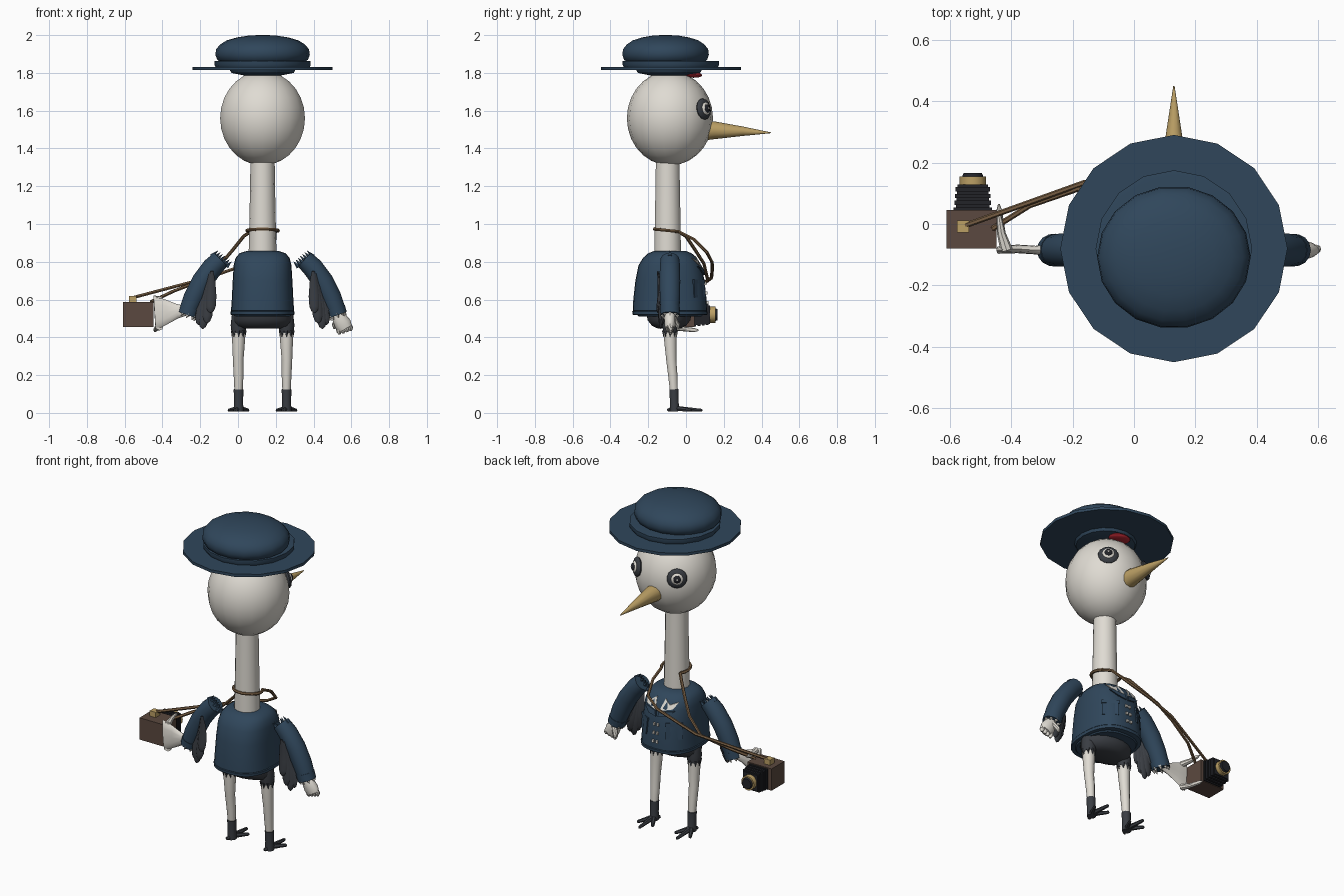
import bpy, bmesh, math
from math import sin, cos, pi, radians
from mathutils import Vector, Matrix

CX, CY = 0.13, -0.085          # body axis


def mat(name, r, g, b):
    m = bpy.data.materials.new(name)
    m.diffuse_color = (r, g, b, 1)
    return m


NAVY = mat("navy cloth", 0.029, 0.062, 0.105)
WHITE = mat("warm white", 0.74, 0.71, 0.65)
DARK = mat("charcoal", 0.042, 0.047, 0.056)
BLACK = mat("black", 0.016, 0.017, 0.022)
GOLD = mat("beak gold", 0.50, 0.35, 0.13)
BROWN = mat("case brown", 0.105, 0.066, 0.05)
STRAP = mat("strap leather", 0.19, 0.115, 0.058)
RED = mat("red", 0.45, 0.02, 0.032)


def finish(name, bm, m):
    bmesh.ops.recalc_face_normals(bm, faces=bm.faces)
    me = bpy.data.meshes.new(name)
    bm.to_mesh(me)
    bm.free()
    me.materials.append(m)
    ob = bpy.data.objects.new(name, me)
    bpy.context.collection.objects.link(ob)
    return ob


def skin(name, rings, m):
    """Join rings of points into a closed skin."""
    bm = bmesh.new()
    vs = [[bm.verts.new(p) for p in r] for r in rings]
    n = len(vs[0])
    for a, b in zip(vs, vs[1:]):
        for i in range(n):
            bm.faces.new((a[i], a[(i + 1) % n], b[(i + 1) % n], b[i]))
    bm.faces.new(vs[0])
    bm.faces.new(vs[-1])
    return finish(name, bm, m)


def tube(name, pts, radii, m, seg=10, ref=(0, 1, 0)):
    """Tube along pts; each radius is a number or (across, along ref)."""
    P = [Vector(p) for p in pts]
    rings = []
    for i, p in enumerate(P):
        t = (P[min(i + 1, len(P) - 1)] - P[max(i - 1, 0)]).normalized()
        v = Vector(ref)
        v = (v - t * v.dot(t)).normalized()
        u = t.cross(v)
        r = radii[i] if isinstance(radii, (list, tuple)) else radii
        a, b = r if isinstance(r, tuple) else (r, r)
        rings.append([p + u * a * cos(2 * pi * k / seg) + v * b * sin(2 * pi * k / seg) for k in range(seg)])
    return skin(name, rings, m)


def lathe(name, prof, c, m, seg=16, power=2.0):
    """Stack of (z, half width, half depth) outlines around c."""
    def f(t):
        return math.copysign(abs(t) ** (2 / power), t)
    return skin(name, [[(c[0] + a * f(cos(2 * pi * k / seg)), c[1] + b * f(sin(2 * pi * k / seg)), z)
                        for k in range(seg)] for z, a, b in prof], m)


def ball(name, c, s, m, rot=None, seg=16, rows=12):
    bm = bmesh.new()
    M = Matrix.Translation(c) @ (rot or Matrix()) @ Matrix.Diagonal((*s, 1))
    bmesh.ops.create_uvsphere(bm, u_segments=seg, v_segments=rows, radius=1, matrix=M)
    return finish(name, bm, m)


def box(name, lo, hi, m):
    bm = bmesh.new()
    lo, hi = Vector(lo), Vector(hi)
    bmesh.ops.create_cube(bm, size=1, matrix=Matrix.Translation((lo + hi) / 2) @ Matrix.Diagonal((*(hi - lo), 1)))
    return finish(name, bm, m)


# Hat
lathe("hat_brim", [(1.815, 0.37, 0.37), (1.832, 0.37, 0.37)], (CX, -0.08), NAVY)
lathe("hat_band", [(1.832, 0.25, 0.25), (1.842, 0.255, 0.255), (1.862, 0.255, 0.255), (1.864, 0.24, 0.24)], (CX, -0.08), NAVY)
lathe("hat_crown", [(z, r, r * 0.93) for z, r in
      ((1.85, 0.215), (1.87, 0.24), (1.895, 0.25), (1.925, 0.246), (1.95, 0.225), (1.972, 0.19), (1.988, 0.135), (1.998, 0.07), (2.0, 0.02))],
      (CX, -0.108), NAVY, 18)
lathe("hat_lining", [(1.787, 0.10, 0.10), (1.8, 0.165, 0.165), (1.818, 0.175, 0.175)], (CX, -0.09), NAVY)
ball("red_crest", (CX, 0.025, 1.793), (0.065, 0.06, 0.018), RED, Matrix.Rotation(-0.1, 4, 'X'))

# Head, neck and beak
ball("head", (CX, CY, 1.56), (0.228, 0.228, 0.25), WHITE, seg=18, rows=14)
lathe("neck", [(0.83, 0.074, 0.072), (1.0, 0.07, 0.07), (1.2, 0.066, 0.066), (1.35, 0.064, 0.064)], (CX, -0.097), WHITE, 14)
tube("beak", [(CX, 0.09, 1.495), (CX, 0.15, 1.496), (CX, 0.3, 1.491), (CX, 0.45, 1.483)], [0.053, 0.047, 0.025, 0.002], GOLD, 12, (0, 0, 1))

# Eyes: stacked flattened domes
for s in (-1, 1):
    ang = pi / 2 - s * radians(37)
    d = Vector((cos(ang), sin(ang), 0.15)).normalized()
    rot = d.to_track_quat('Z', 'Y').to_matrix().to_4x4()
    base = Vector((CX, CY, 1.575))
    for part, off, r, h, m in (("eye_rim", 0.226, 0.057, 0.02, DARK), ("eye_white", 0.238, 0.035, 0.016, WHITE),
                               ("eye_pupil", 0.247, 0.023, 0.014, BLACK), ("eye_glint", 0.2605, 0.006, 0.003, WHITE)):
        ball(part, base + d * off, (r, r, h), m, rot, 14, 8)

# Coat
COAT = [(0.51, 0.148, 0.165), (0.538, 0.163, 0.192), (0.541, 0.167, 0.197), (0.6, 0.163, 0.194), (0.7, 0.158, 0.183),
        (0.78, 0.153, 0.167), (0.82, 0.143, 0.143), (0.845, 0.122, 0.115), (0.857, 0.085, 0.085)]
lathe("coat", COAT, (CX, CY), NAVY, 28, 2.5)
lathe("coat_hem", [(0.517, 0.16, 0.178), (0.52, 0.169, 0.198), (0.537, 0.17, 0.2), (0.54, 0.163, 0.192)], (CX, CY), NAVY, 28, 2.5)


def on_coat(ang, z, lift):
    """Point just above the coat surface."""
    for (z0, a0, b0), (z1, a1, b1) in zip(COAT, COAT[1:]):
        if z0 <= z <= z1:
            t = (z - z0) / (z1 - z0)
            a, b = a0 + (a1 - a0) * t + lift, b0 + (b1 - b0) * t + lift
            c, s = cos(ang), sin(ang)
            r = (abs(c / a) ** 2.5 + abs(s / b) ** 2.5) ** -0.4
            return (CX + r * c, CY + r * s, z)


def patch(name, corners, m, lift=0.006):
    """Thin plate following the coat, corners given as (degrees, z)."""
    def loop(h):
        return [on_coat(radians(a), z, h) for a, z in corners]
    skin(name, [loop(-0.003), loop(lift)], m)


for s in (-1, 1):
    q = 90 + s * 33
    patch("pocket", [(q - 14, 0.61), (q + 14, 0.61), (q + 14, 0.69), (q - 14, 0.69)], NAVY)
    patch("pocket_flap", [(q - 15, 0.685), (q + 15, 0.685), (q + 15, 0.705), (q - 15, 0.705)], NAVY, 0.009)
    patch("shirt_collar", [(90 + s * 4, 0.765), (90 + s * 30, 0.785), (90 + s * 42, 0.82), (90 + s * 24, 0.805), (90 + s * 12, 0.83)], WHITE)
    patch("lapel", [(90 + s * 2, 0.73), (90 + s * 18, 0.74), (90 + s * 34, 0.775), (90 + s * 4, 0.762)], NAVY, 0.009)
for s in (-3.5, 3.5):
    for z in (0.585, 0.635, 0.685):
        patch("button", [(90 + s - 1.8, z - 0.008), (90 + s + 1.8, z - 0.008), (90 + s + 1.8, z + 0.008), (90 + s - 1.8, z + 0.008)], WHITE, 0.009)

# Hips
lathe("hips", [(0.447, 0.10, 0.06), (0.46, 0.14, 0.09), (0.49, 0.158, 0.115), (0.525, 0.155, 0.12)], (CX, -0.09), DARK, 18)

for s in (-1, 1):
    def X(d):
        return CX + s * d
    # Legs and feet
    lx = X(0.127)
    tube("leg", [(lx, -0.085, 0.48), (lx, -0.083, 0.38), (lx + s * 0.002, -0.078, 0.28), (lx, -0.07, 0.2), (lx, -0.063, 0.1)],
         [0.036, 0.034, 0.028, 0.026, 0.021], WHITE)
    tube("thigh_feathers", [(lx - s * 0.006, -0.087, 0.515), (lx, -0.085, 0.46), (lx, -0.084, 0.425)], [0.042, 0.042, 0.037], DARK)
    for k in range(8):
        a = k * pi / 4
        tube("thigh_tuft", [(lx + 0.03 * cos(a), -0.085 + 0.03 * sin(a), 0.435),
                            (lx + 0.035 * cos(a), -0.084 + 0.035 * sin(a), 0.402)], [0.013, 0.001], DARK, 5)
    tube("ankle", [(lx, -0.064, 0.125), (lx, -0.062, 0.06), (lx, -0.06, 0.008)], [0.026, 0.024, 0.026], DARK)
    for deg, ln in ((90, 0.148), (60, 0.105), (120, 0.105), (250, 0.04)):
        a = radians(deg)
        tube("toe", [(lx + r * cos(a), -0.06 + r * sin(a), z) for r, z in ((0, 0.024), (ln * 0.5, 0.019), (ln * 0.95, 0.014), (ln, 0.012))],
             [0.016, 0.012, 0.009, 0.003], DARK, 6, (0, 0, 1))
    # Sleeves and cuffs
    tube("sleeve", [(X(0.222), CY, 0.812), (X(0.265), CY, 0.77), (X(0.32), CY, 0.695), (X(0.363), CY, 0.61), (X(0.393), CY, 0.535)],
         [0.05, 0.055, 0.056, 0.055, 0.05], NAVY, 14)
    tube("cuff", [(X(0.383), CY, 0.557), (X(0.397), CY, 0.518)], [0.054, 0.052], NAVY, 14)
    for k in range(7):
        o = (k - 3) * 0.013
        tube("shoulder_tuft", [(X(0.23 + o), CY - 0.02 * (k % 2), 0.80 + o * 0.7), (X(0.20 + o * 0.9), CY, 0.83 + o * 0.75)], [0.014, 0.001], NAVY, 5)
    for k in range(8):
        a = k * pi / 4
        u, v = 0.04 * cos(a), 0.04 * sin(a)
        tube("wrist_down", [(X(0.39 + u * 0.9), CY + v, 0.525 + u * 0.35), (X(0.405 + u), CY + v, 0.502 + u * 0.4)], [0.014, 0.001], WHITE, 5)
    # Wing feathers hanging behind the sleeve
    for k, (d, z) in enumerate(((0.275, 0.53), (0.295, 0.475), (0.318, 0.445), (0.338, 0.465), (0.352, 0.52))):
        y = -0.15 + 0.008 * k
        tx, tz = 0.268 + 0.008 * k, 0.75 - 0.012 * k
        tube("wing_feather", [(X(tx + (d - tx) * t), y + 0.012 * sin(pi * t), tz + (z - tz) * t) for t in (0, 0.25, 0.6, 0.85, 0.96, 1)],
             [(w, w * 0.45) for w in (0.008, 0.02, 0.028, 0.026, 0.016, 0.003)], DARK, 8)

# Free hand with curled fingers
tube("hand", [(0.52, CY, 0.54), (0.535, CY, 0.505), (0.555, CY, 0.47), (0.57, CY, 0.445)],
     [(0.025, 0.025), (0.038, 0.03), (0.045, 0.03), (0.038, 0.024)], WHITE, 12)
for k in range(4):
    fx = 0.53 + 0.02 * k
    tube("finger", [(fx, CY, 0.46), (fx + 0.006, CY + 0.004, 0.43 + 0.006 * k), (fx + 0.007, CY + 0.004, 0.415 + 0.006 * k)],
         [0.015, 0.014, 0.006], WHITE, 8)
tube("thumb", [(0.53, CY + 0.02, 0.5), (0.51, CY + 0.04, 0.465), (0.51, CY + 0.045, 0.445)], [0.016, 0.014, 0.005], WHITE, 8)

# Spread hand holding the case
tube("holding_hand", [(-0.275, CY, 0.54), (-0.32, CY, 0.538), (-0.38, CY + 0.004, 0.534), (-0.442, CY, 0.53)],
     [(0.025, 0.022), (0.038, 0.014), (0.066, 0.014), (0.092, 0.012)], WHITE, 12)
for z0, z1, y1 in ((0.455, 0.438, 0.065), (0.6, 0.612, 0.04)):
    tube("gripping_finger", [(-0.415, CY, z0), (-0.432, -0.03, (z0 + z1) / 2), (-0.439, y1 - 0.02, z1), (-0.44, y1, z1)],
         [(0.02, 0.018), (0.014, 0.013), (0.009, 0.011), (0.003, 0.004)], WHITE, 8, (0, 0, 1))

# Camera
box("camera_case", (-0.61, -0.08, 0.455), (-0.447, 0.045, 0.588), BROWN)
box("camera_top_fitting", (-0.577, -0.028, 0.588), (-0.537, 0.012, 0.62), GOLD)
for k in range(4):
    y = 0.04 + 0.022 * k
    r = 0.062 - 0.002 * k
    box("bellows_fold", (-0.525 - r, y, 0.52 - r), (-0.525 + r, y + 0.014, 0.52 + r), BLACK)
    box("bellows_gap", (-0.525 - r + 0.007, y + 0.014, 0.527 - r), (-0.525 + r - 0.007, y + 0.022, 0.513 + r), BLACK)
tube("lens_ring", [(-0.525, 0.128, 0.52), (-0.525, 0.155, 0.52)], 0.043, GOLD, 16, (0, 0, 1))
tube("lens_glass", [(-0.525, 0.155, 0.52), (-0.525, 0.166, 0.52)], [0.034, 0.03], BLACK, 16, (0, 0, 1))

# Strap: neck loop and two strands
loop = [(CX + 0.083 * cos(radians(a)), -0.09 + 0.078 * sin(radians(a)), 0.965 - 0.008 * sin(radians(a))) for a in range(140, 401, 20)]
tube("strap_neck_loop", loop, 0.009, STRAP, 6, (0, 0, 1))
tube("strap_outer", [loop[-1], (0.195, 0.04, 0.92), (0.18, 0.11, 0.85), (0.1, 0.137, 0.8), (0.0, 0.14, 0.77), (-0.16, 0.135, 0.715), (-0.55, -0.005, 0.612)],
     0.009, STRAP, 6, (0, 0, 1))
tube("strap_inner", [loop[0], (0.03, 0.0, 0.935), (-0.03, 0.05, 0.86), (-0.09, 0.095, 0.79), (-0.18, 0.115, 0.705), (-0.34, 0.06, 0.645), (-0.46, -0.015, 0.588)],
     0.009, STRAP, 6, (0, 0, 1))

# Smooth rounded surfaces, keep hard edges
bpy.ops.object.select_all(action='SELECT')
bpy.context.view_layer.objects.active = bpy.data.objects["head"]
bpy.ops.object.shade_smooth_by_angle(angle=radians(40))
